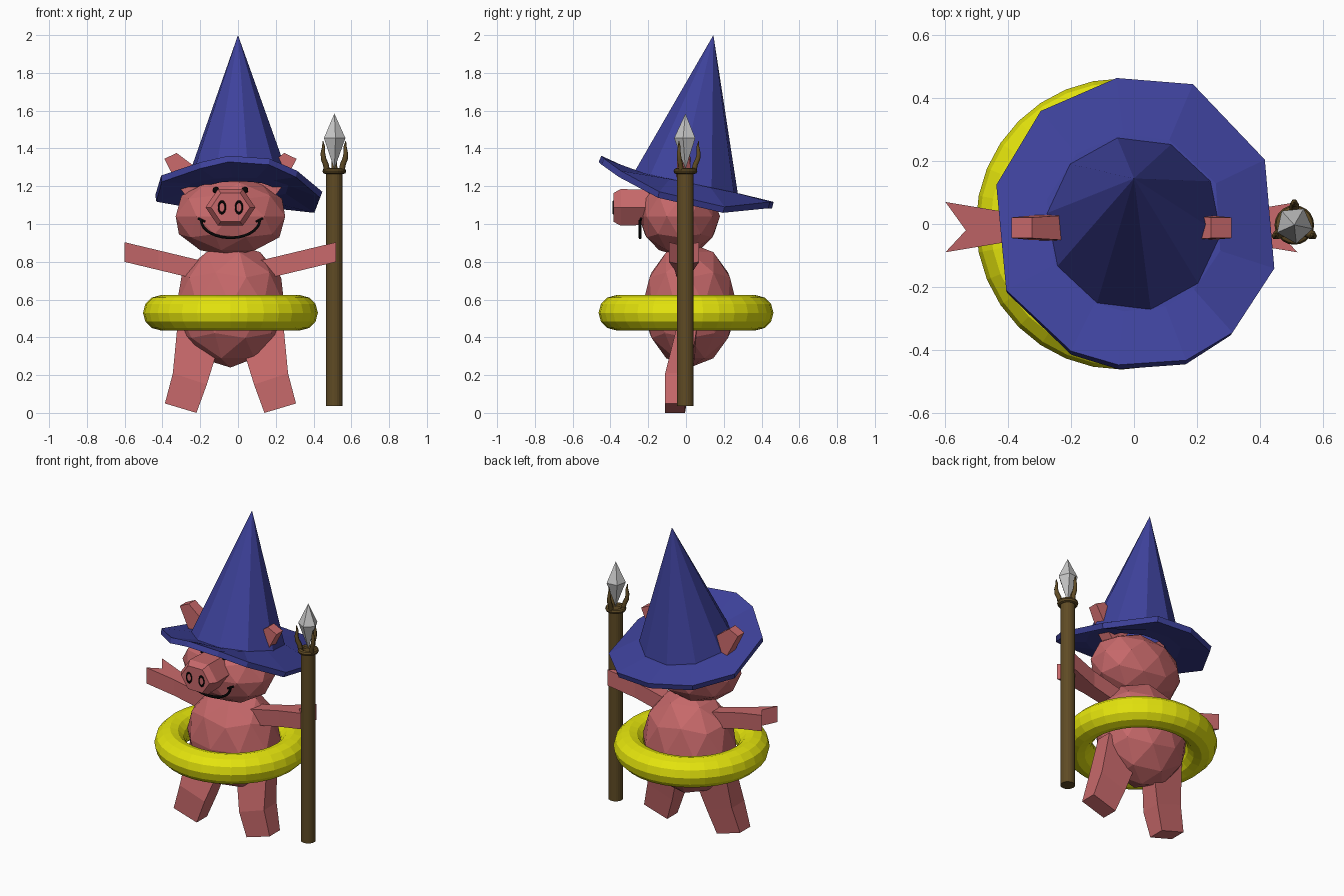
import bpy, bmesh, math
from math import sin, cos, radians

if "Cube" in bpy.data.objects:
    bpy.data.objects.remove(bpy.data.objects["Cube"])

CX = -0.04  # symmetry plane of the pig


def material(name, rgb):
    m = bpy.data.materials.new(name)
    m.diffuse_color = (*rgb, 1)
    m.use_nodes = True
    m.node_tree.nodes["Principled BSDF"].inputs["Base Color"].default_value = m.diffuse_color
    return m


PINK = material("pink", (0.57, 0.14, 0.145))
BLUE = material("blue", (0.048, 0.054, 0.33))
YELLOW = material("yellow", (0.78, 0.78, 0.004))
BROWN = material("brown", (0.115, 0.07, 0.018))
GREY = material("grey", (0.58, 0.58, 0.58))
BLACK = material("black", (0.002, 0.002, 0.002))


def finish(ob, name, mat):
    ob.name = name
    ob.data.materials.clear()
    ob.data.materials.append(mat)
    return ob


def loft(name, rings, mat, mirror=False, caps=True):
    """Skin a list of equal-length point rings; optionally mirror over the pig's centre."""
    bm = bmesh.new()
    vs = [[bm.verts.new(p) for p in r] for r in rings]
    n = len(rings[0])
    for a, b in zip(vs, vs[1:]):
        for i in range(n):
            j = (i + 1) % n
            bm.faces.new((a[i], a[j], b[j], b[i]))
    if caps:
        bm.faces.new(vs[0])
        bm.faces.new(vs[-1])
    bmesh.ops.remove_doubles(bm, verts=bm.verts, dist=1e-5)
    bmesh.ops.recalc_face_normals(bm, faces=bm.faces)
    me = bpy.data.meshes.new(name)
    bm.to_mesh(me)
    bm.free()
    ob = bpy.data.objects.new(name, me)
    bpy.context.collection.objects.link(ob)
    if mirror:
        ob.location.x = CX
        ob.modifiers.new("Mirror", 'MIRROR')
    return finish(ob, name, mat)


def ball(name, loc, size, mat, sub=2):
    bpy.ops.mesh.primitive_ico_sphere_add(subdivisions=sub, radius=1, location=loc)
    ob = bpy.context.object
    ob.scale = size
    return finish(ob, name, mat)


def tube(name, pts, radius, mat, radii=None):
    """Round tube along a path, turned into a mesh."""
    cu = bpy.data.curves.new(name, 'CURVE')
    cu.dimensions = '3D'
    cu.bevel_depth = radius
    cu.bevel_resolution = 1
    cu.use_fill_caps = True
    sp = cu.splines.new('POLY')
    sp.points.add(len(pts) - 1)
    for i, p in enumerate(pts):
        sp.points[i].co = (*p, 1)
        sp.points[i].radius = radii[i] if radii else 1
    ob = bpy.data.objects.new(name, cu)
    bpy.context.collection.objects.link(ob)
    bpy.ops.object.select_all(action='DESELECT')
    ob.select_set(True)
    bpy.context.view_layer.objects.active = ob
    bpy.ops.object.convert(target='MESH')
    return finish(bpy.context.object, name, mat)


# Body and head
ball("body", (CX, 0.02, 0.57), (0.30, 0.25, 0.33), PINK)
ball("head", (CX, -0.035, 1.04), (0.305, 0.215, 0.21), PINK)

# Arms with forked hooves
arm = [(0.15, -0.045), (0.38, -0.06), (0.56, -0.09), (0.495, -0.02),
       (0.56, 0.07), (0.38, 0.04), (0.15, 0.04)]
loft("arms", [[(d, y, 0.765 + 0.24 * (d - 0.2) + h) for d, y in arm]
              for h in (-0.052, 0.052)], PINK, mirror=True)

# Legs: outer and inner edge plus front and back depth at hip, knee and foot
legs = []
for xo, zo, xi, zi, yf, yb in [(0.28, 0.47, 0.06, 0.36, -0.045, 0.06),
                               (0.305, 0.21, 0.125, 0.15, -0.11, 0.02),
                               (0.347, 0.05, 0.18, 0.0, -0.112, -0.005)]:
    legs.append([(xo, yf, zo), (xi, yf, zi), (xi, yb, zi), (xo, yb, zo)])
loft("legs", legs, PINK, mirror=True)

# Ears poking through the hat
ears = []
for xa, za, xb, zb, w in [(0.10, 1.24, 0.20, 1.10, 0.045), (0.17, 1.29, 0.275, 1.2, 0.04),
                          (0.285, 1.376, 0.35, 1.345, 0.033)]:
    ears.append([(xa, -0.012 - w, za), (xb, -0.012 - w, zb),
                 (xb, -0.012 + w, zb), (xa, -0.012 + w, za)])
loft("ears", ears, PINK, mirror=True)

# Snout: chamfered hexagon
loft("snout", [[(CX + 0.132 * s * cos(k * math.pi / 3), y,
                 1.088 + 0.112 * s * sin(k * math.pi / 3)) for k in range(6)]
               for y, s in ((-0.18, 0.95), (-0.345, 1.0), (-0.385, 0.78))], PINK)

# Nostrils and eyes
for s in (-1, 1):
    bpy.ops.mesh.primitive_torus_add(location=(CX + s * 0.045, -0.385, 1.088),
                                     rotation=(math.pi / 2, 0, 0), major_segments=20,
                                     minor_segments=6, major_radius=0.018, minor_radius=0.004)
    bpy.context.object.scale = (1, 1.7, 1)
    finish(bpy.context.object, "nostril", BLACK)
    ball("eye", (CX + s * 0.077, -0.195, 1.18), (0.018, 0.012, 0.018), BLACK)

# Smile with little cheek ticks
smile = [(CX + 0.155 * sin(a), -0.243, 1.02 - 0.093 * cos(a))
         for a in [radians(-90 + 12 * k) for k in range(16)]]
tube("mouth", smile, 0.008, BLACK)
for s in (-1, 1):
    tube("cheek_tick", [(CX + s * 0.172, -0.238, 1.03), (CX + s * 0.135, -0.243, 1.012)],
         0.007, BLACK)

# Swim ring
bpy.ops.mesh.primitive_torus_add(location=(CX, 0, 0.53), major_segments=32, minor_segments=12,
                                 major_radius=0.37, minor_radius=0.093)
finish(bpy.context.object, "swim_ring", YELLOW)


# Hat: leaning ten-sided cone on a tilted base
def base_z(y):
    return 1.215 - 0.21 * y


ang = [radians(29 + 36 * k) for k in range(10)]
base = [(0.28 * cos(a), 0.28 * sin(a), base_z(0.28 * sin(a))) for a in ang]
loft("hat_cone", [base, [(0, 0.145, 2.0)] * 10], BLUE, caps=False)

# Wavy brim: outer edge points
edge = [(-0.055, 0.46, 1.10), (0.185, 0.44, 1.10), (0.41, 0.20, 1.075), (0.44, -0.145, 1.155),
        (0.31, -0.35, 1.265), (0.165, -0.44, 1.33), (-0.05, -0.455, 1.345), (-0.2, -0.41, 1.31),
        (-0.405, -0.215, 1.24), (-0.435, 0.12, 1.135), (-0.295, 0.355, 1.11)]
inner, core = [], []
for x, y, z in edge:
    r = math.hypot(x, y)
    for ring, rad in ((inner, 0.285), (core, 0.19)):
        ring.append((x / r * rad, y / r * rad, base_z(y / r * rad) - 0.012))
brim = loft("hat_brim", [core, inner, edge], BLUE, caps=False)
mod = brim.modifiers.new("Thickness", 'SOLIDIFY')
mod.thickness = 0.035
mod.offset = 0

# Staff: pole, collar, claws and crystal
SX, SY = 0.51, -0.003


def circle(r, z, n, start=0.0):
    return [(SX + r * cos(start + k * math.tau / n), SY + r * sin(start + k * math.tau / n), z)
            for k in range(n)]


loft("staff_pole", [circle(0.044, z, 20) for z in (0.037, 1.28)], BROWN)
bpy.ops.mesh.primitive_torus_add(location=(SX, SY, 1.28), major_segments=20, minor_segments=8,
                                 major_radius=0.047, minor_radius=0.016)
finish(bpy.context.object, "staff_collar", BROWN)
for deg in (90, 210, 330):
    c, s = cos(radians(deg)), sin(radians(deg))
    path = [(0.045, 1.28), (0.052, 1.315), (0.066, 1.345), (0.07, 1.375), (0.066, 1.41),
            (0.07, 1.44)]
    tube("staff_claw", [(SX + r * c, SY + r * s, z) for r, z in path], 0.016, BROWN,
         [1, 0.95, 0.9, 0.75, 0.5, 0.1])
loft("staff_crystal", [[(SX, SY, 1.29)] * 5, circle(0.06, 1.455, 5, radians(60)),
                       [(SX, SY, 1.585)] * 5], GREY, caps=False)
